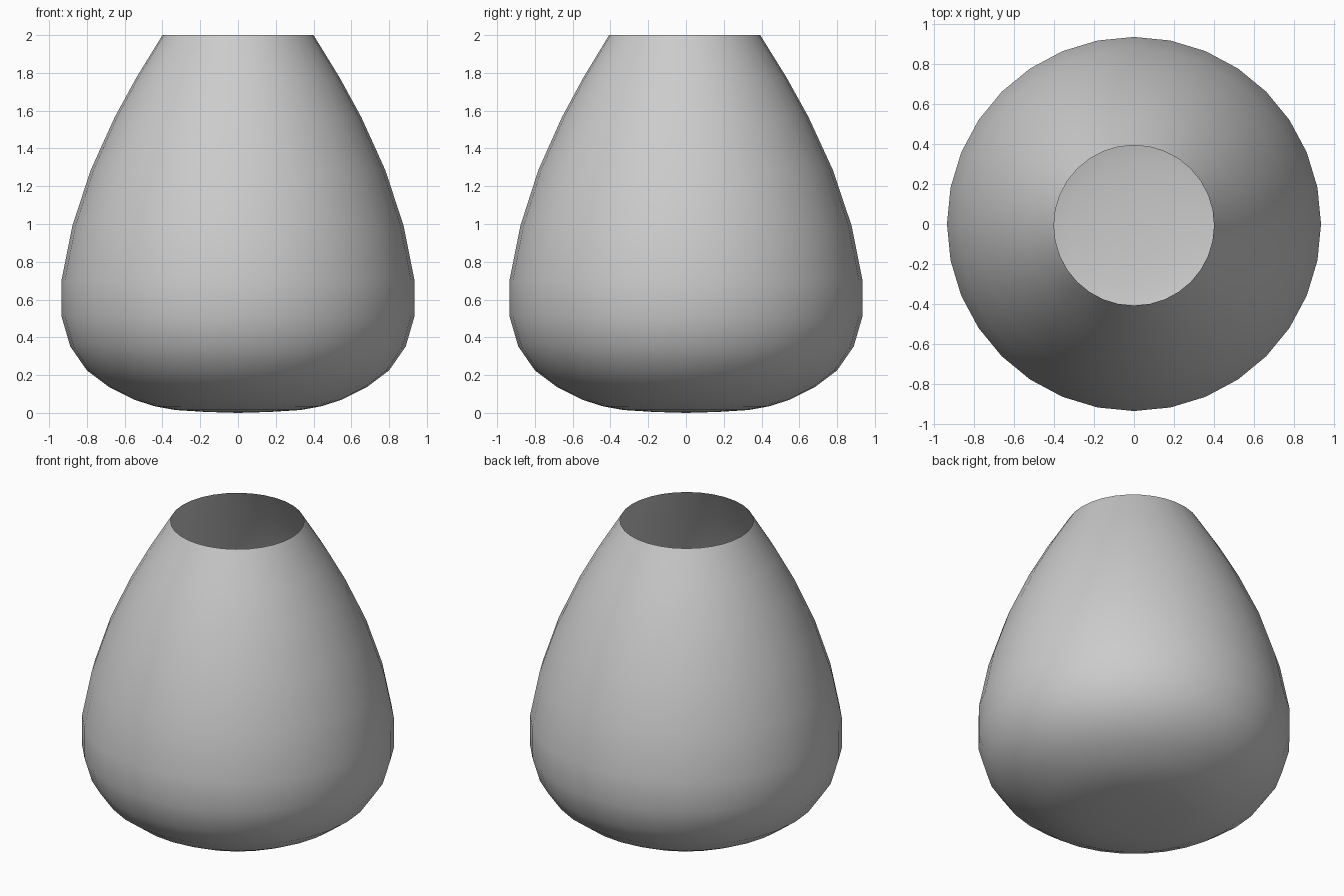
import bpy, bmesh, math

if "Cube" in bpy.data.objects:
    bpy.data.objects.remove(bpy.data.objects["Cube"])

# Vase profile (radius, height), from the base centre outward to the open rim
PROFILE = [(0.17, 0.005), (0.33, 0.015), (0.44, 0.035), (0.55, 0.07), (0.68, 0.135),
           (0.80, 0.225), (0.888, 0.352), (0.934, 0.51), (0.934, 0.705),
           (0.877, 0.99), (0.78, 1.285), (0.653, 1.565), (0.538, 1.775), (0.40, 2.0)]
SIDES = 32

bm = bmesh.new()
rings = []
for r, z in PROFILE:
    lean = -0.007 * max(0, z - 1)  # the neck leans very slightly forward
    rings.append([bm.verts.new((r * math.cos(2 * math.pi * i / SIDES),
                                r * math.sin(2 * math.pi * i / SIDES) + lean, z))
                  for i in range(SIDES)])

# Walls
for low, high in zip(rings, rings[1:]):
    for i in range(SIDES):
        j = (i + 1) % SIDES
        bm.faces.new((low[i], low[j], high[j], high[i]))

# Closed base
centre = bm.verts.new((0, 0, 0))
for i in range(SIDES):
    bm.faces.new((centre, rings[0][(i + 1) % SIDES], rings[0][i]))

for f in bm.faces:
    f.smooth = True
mesh = bpy.data.meshes.new("vase_body")
bm.to_mesh(mesh)
bm.free()
vase = bpy.data.objects.new("vase_body", mesh)
bpy.context.collection.objects.link(vase)
